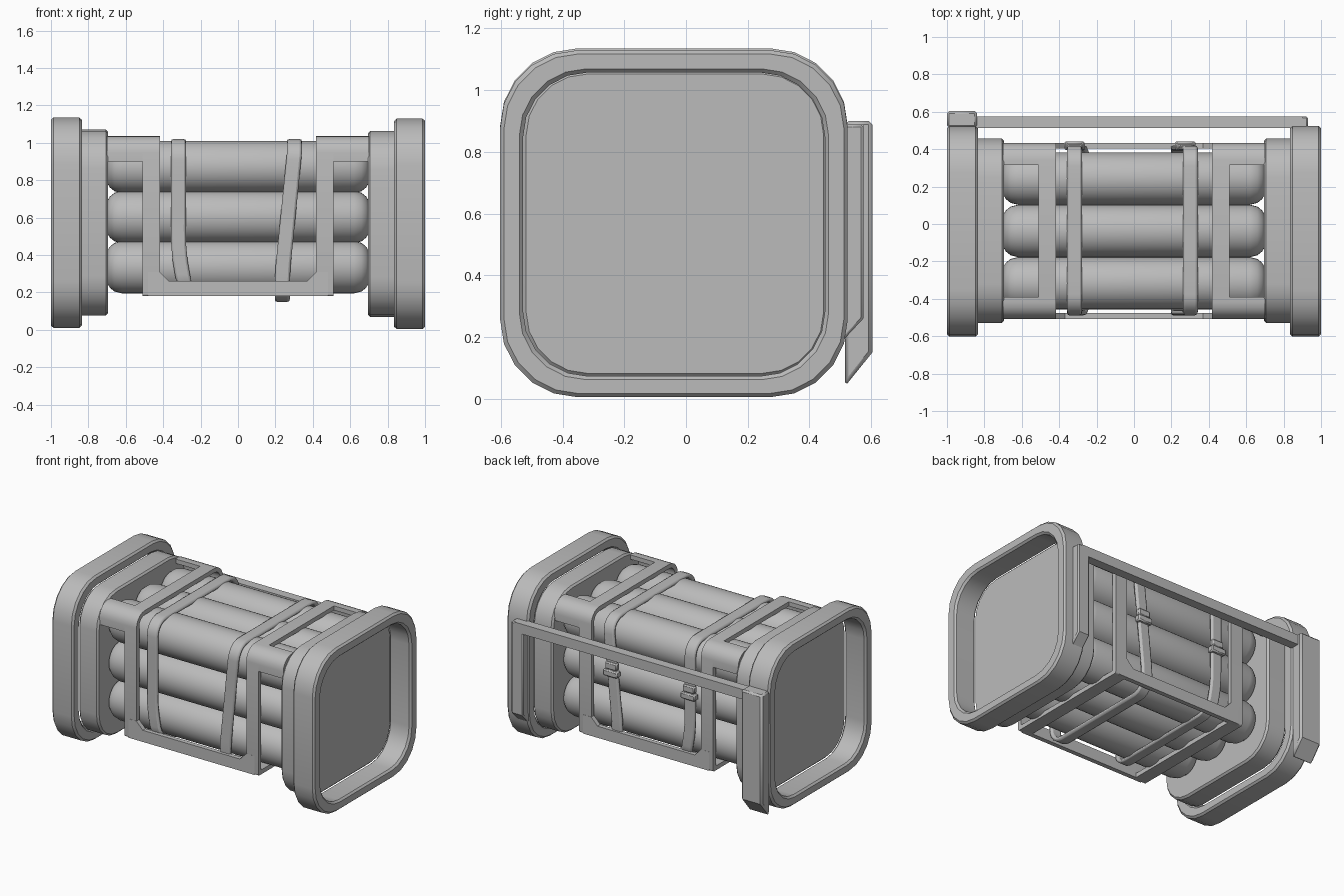
import bpy, bmesh, math

if "Cube" in bpy.data.objects:
    bpy.data.objects.remove(bpy.data.objects["Cube"])

CY, CZ = -0.037, 0.567   # centre of the caps and of the bundle across y and z

metal = bpy.data.materials.new("grey_metal")
metal.diffuse_color = (0.5, 0.5, 0.5, 1)
metal.use_nodes = True
metal.node_tree.nodes["Principled BSDF"].inputs["Base Color"].default_value = metal.diffuse_color


def finish(name, bm, bevel=0.0, segments=1, angle=35):
    """Turn a bmesh into a named, bevelled, smooth-by-angle object."""
    bmesh.ops.recalc_face_normals(bm, faces=bm.faces)
    me = bpy.data.meshes.new(name)
    bm.to_mesh(me)
    bm.free()
    me.materials.append(metal)
    ob = bpy.data.objects.new(name, me)
    bpy.context.collection.objects.link(ob)
    if bevel:
        mod = ob.modifiers.new("bevel", 'BEVEL')
        mod.width, mod.segments = bevel, segments
        mod.limit_method, mod.angle_limit = 'ANGLE', math.radians(50)
    bpy.ops.object.select_all(action='DESELECT')
    bpy.context.view_layer.objects.active = ob
    ob.select_set(True)
    bpy.ops.object.shade_smooth_by_angle(angle=math.radians(angle))
    return ob


def rounded(y0, y1, z0, z1, r_top, r_bot, n=5, side=1):
    """Rounded rectangle in the yz plane, with optional points along the sides."""
    corners = [(y1 - r_top, z1 - r_top, r_top, 0), (y0 + r_top, z1 - r_top, r_top, 90),
               (y0 + r_bot, z0 + r_bot, r_bot, 180), (y1 - r_bot, z0 + r_bot, r_bot, 270)]
    pts = []
    for cy, cz, r, a in corners:
        for i in range(n + 1):
            t = math.radians(a + 90 * i / n)
            pts.append((cy + r * math.cos(t), cz + r * math.sin(t)))
    out = []
    for i, p in enumerate(pts):
        q = pts[(i + 1) % len(pts)]
        k = side if i % (n + 1) == n else 1
        out += [(p[0] + (q[0] - p[0]) * j / k, p[1] + (q[1] - p[1]) * j / k) for j in range(k)]
    return out


def prism(name, pts, a, b, axis='x', bevel=0.0, angle=35):
    """Extrude a profile along x (yz points) or along y (xz points)."""
    bm = bmesh.new()
    place = (lambda p, d: (d, p[0], p[1])) if axis == 'x' else (lambda p, d: (p[0], d, p[1]))
    lo = [bm.verts.new(place(p, a)) for p in pts]
    hi = [bm.verts.new(place(p, b)) for p in pts]
    bm.faces.new(lo)
    bm.faces.new(hi)
    for i in range(len(pts)):
        j = (i + 1) % len(pts)
        bm.faces.new((lo[i], lo[j], hi[j], hi[i]))
    return finish(name, bm, bevel, 1, angle)


def band(name, outer, inner, x0, x1, bevel=0.0, segments=1, shift=lambda z: 0.0, angle=35):
    """Closed loop between two profiles, spanning x0 to x1."""
    bm = bmesh.new()
    loops = [[bm.verts.new((x + shift(p[1]), p[0], p[1])) for p in prof]
             for prof, x in ((outer, x0), (outer, x1), (inner, x1), (inner, x0))]
    n = len(outer)
    for k in range(4):
        A, B = loops[k], loops[(k + 1) % 4]
        for i in range(n):
            j = (i + 1) % n
            bm.faces.new((A[i], A[j], B[j], B[i]))
    return finish(name, bm, bevel, segments, angle)


def box(name, x0, x1, y0, y1, z0, z1, bevel=0.0):
    return prism(name, [(y0, z0), (y1, z0), (y1, z1), (y0, z1)], x0, x1, bevel=bevel)


# Tubes: three by three bundle with rounded ends
for row in range(3):
    for col in range(3):
        bm = bmesh.new()
        y, z, r = CY + (col - 1) * 0.28, 0.603 + (row - 1) * 0.268, 0.14
        prof = [(-0.70, 0.085), (-0.685, 0.11), (-0.66, 0.13), (-0.62, r)]
        prof += [(-x, q) for x, q in reversed(prof)]
        N = 32
        rings = [[bm.verts.new((x, y + q * math.cos(math.tau * i / N), z + q * math.sin(math.tau * i / N)))
                  for i in range(N)] for x, q in prof]
        bm.faces.new(rings[0])
        bm.faces.new(rings[-1])
        for A, B in zip(rings, rings[1:]):
            for i in range(N):
                bm.faces.new((A[i], A[i - 1], B[i - 1], B[i]))
        finish(f"tube_{row}_{col}", bm)

# End caps: a deep outer rim around a smaller inner block
for s, label, dz in ((-1, "left", 0.006), (1, "right", 0.0)):
    z0, z1 = 0.005 + dz, 1.129 + dz
    rim = rounded(-0.602, 0.524, z0, z1, 0.25, 0.25)
    hole = rounded(-0.528, 0.45, z0 + 0.068, z1 - 0.072, 0.21, 0.21)
    band(f"{label}_cap_rim", rim, hole, s * 0.835, s * 1.0, 0.013, angle=25)
    block = rounded(-0.53, 0.458, z0 + 0.065, z1 - 0.065, 0.21, 0.21)
    prism(f"{label}_cap_block", block, s * 0.695, s * 0.845, bevel=0.012, angle=25)

# Frame: two ribs round the bundle, corner brackets to the caps, lower rails
Y0, Y1, Z0, Z1, T, R = -0.507, 0.433, 0.18, 1.037, 0.03, 0.09
rib_out = rounded(Y0, Y1, Z0, Z1, R, 0.012)
rib_in = rounded(Y0 + T, Y1 - T, Z0 + T, Z1 - T, R - T, 0.006)
for s, label in ((-1, "left"), (1, "right")):
    band(f"{label}_frame_rib", rib_out, rib_in, s * 0.418, s * 0.51)
    for m, side in ((1, "front"), (-1, "back")):
        def arc(r):
            return [(Y0 + R - r * math.cos(t), Z1 - R + r * math.sin(t))
                    for t in (math.pi / 2 * i / 5 for i in range(6))]
        prof = ([(Y0, 0.90)] + arc(R) + [(-0.39, Z1), (-0.39, Z1 - T)]
                + arc(R - T)[::-1] + [(Y0 + T, 0.90)])
        if m < 0:
            prof = [(Y0 + Y1 - y, z) for y, z in prof]
        prism(f"{label}_{side}_bracket", prof, s * 0.505, s * 0.70)

rail = [(-0.48, Z0), (0.48, Z0), (0.48, 0.31), (0.418, 0.31), (0.37, 0.26),
        (-0.37, 0.26), (-0.418, 0.31), (-0.48, 0.31)]
prism("front_rail", rail, Y0 - 0.001, Y0 + T, axis='y')
prism("back_rail", rail, Y1 - T, Y1 + 0.001, axis='y')

# Straps: soft bands round the tubes, drifting sideways toward the bottom
def left_drift(z):
    return 0.045 * max(0.0, (0.5 - z) / 0.3) ** 2


def right_drift(z):
    return -0.065 * min(1.0, max(0.0, (0.95 - z) / 0.65))


for label, x, bottom, drift in (("left", -0.318, 0.185, left_drift), ("right", 0.302, 0.15, right_drift)):
    outer = rounded(-0.488, 0.42, bottom, 1.02, 0.11, 0.11, 6, 8)
    inner = rounded(-0.46, 0.392, bottom + 0.028, 0.992, 0.082, 0.082, 6, 8)
    band(f"{label}_strap", outer, inner, x - 0.04, x + 0.04, 0.012, 2, drift)
    # Buckle on the back of the strap
    c = x + drift(0.66)
    box(f"{label}_buckle", c - 0.055, c + 0.055, 0.395, 0.442, 0.625, 0.67, 0.008)
    box(f"{label}_buckle_tongue", c - 0.045, c + 0.045, 0.395, 0.432, 0.67, 0.72, 0.008)

# Carry handle: bar across the back with one slim and one broad leg
box("handle_bar", -0.86, 0.90, 0.512, 0.575, 0.82, 0.888)
prism("handle_slim_leg", [(0.505, 0.888), (0.575, 0.888), (0.575, 0.26), (0.505, 0.185)],
      0.84, 0.93, bevel=0.008)
prism("handle_broad_leg", [(0.515, 0.90), (0.604, 0.90), (0.604, 0.15), (0.515, 0.04)],
      -1.0, -0.84, bevel=0.012)
